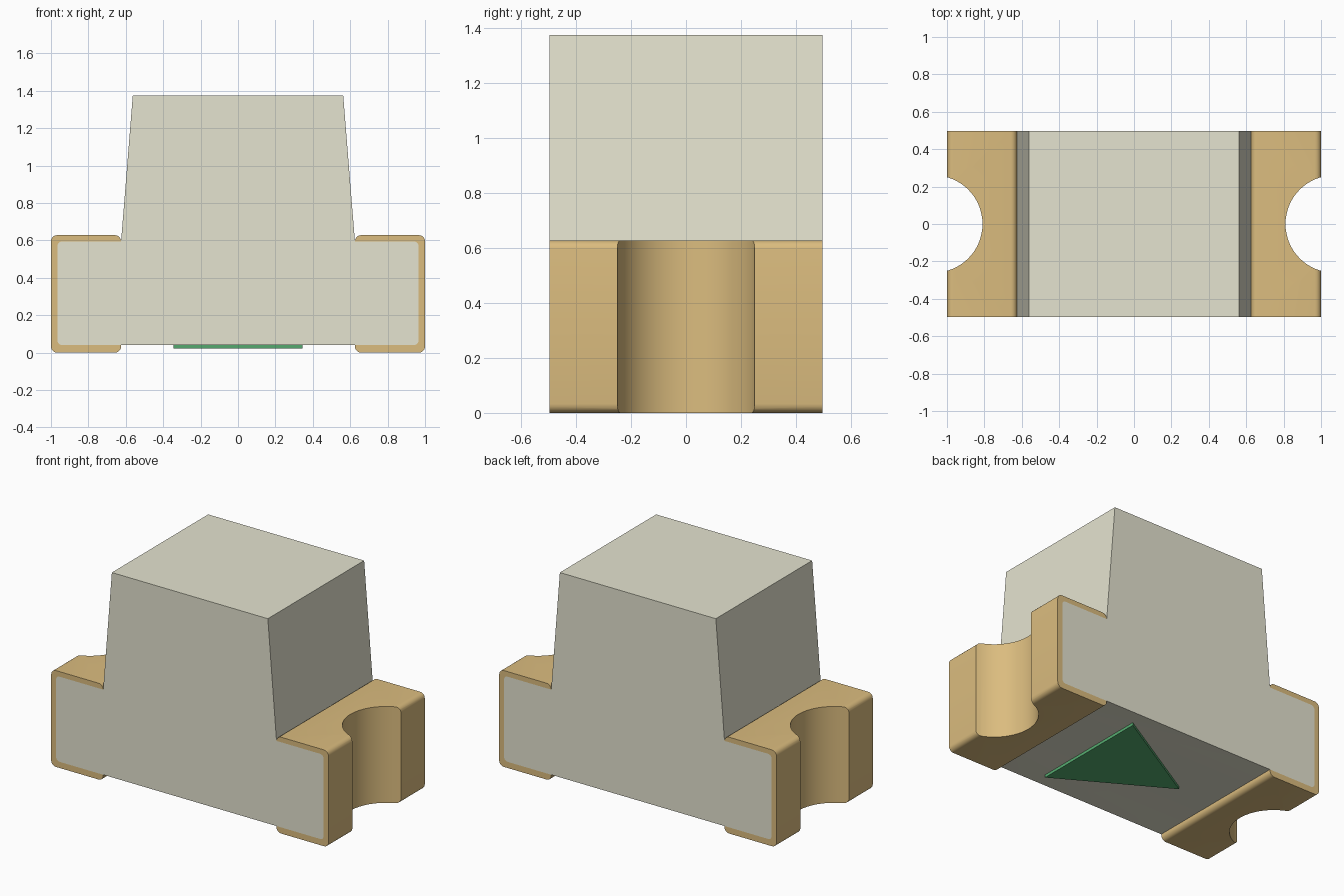
import bpy, bmesh, math

cube = bpy.data.objects.get("Cube")
if cube:
    bpy.data.objects.remove(cube, do_unlink=True)


def material(name, srgb):
    col = [((c + 0.055) / 1.055) ** 2.4 for c in srgb] + [1]
    mat = bpy.data.materials.new(name)
    mat.use_nodes = True
    mat.diffuse_color = col
    bsdf = next(n for n in mat.node_tree.nodes if n.type == 'BSDF_PRINCIPLED')
    bsdf.inputs["Base Color"].default_value = col
    return mat


CREAM = material("warm white", (0.895, 0.891, 0.813))
GOLD = material("gold", (0.859, 0.738, 0.496))
GREEN = material("green", (0.34, 0.68, 0.445))


def make_object(name, bm, mat):
    bmesh.ops.recalc_face_normals(bm, faces=bm.faces)
    mesh = bpy.data.meshes.new(name)
    bm.to_mesh(mesh)
    bm.free()
    mesh.materials.append(mat)
    ob = bpy.data.objects.new(name, mesh)
    bpy.context.collection.objects.link(ob)
    return ob


def extrude(name, points, direction, mat, round_if=None, radius=0):
    """Extrude a flat outline, rounding the swept corners picked by round_if."""
    bm = bmesh.new()
    face = bm.faces.new([bm.verts.new(p) for p in points])
    new = bmesh.ops.extrude_face_region(bm, geom=[face], use_keep_orig=True)["geom"]
    bmesh.ops.translate(bm, vec=direction,
                        verts=[v for v in new if isinstance(v, bmesh.types.BMVert)])
    if round_if:
        edges = [e for e in bm.edges
                 if abs(e.verts[0].co.y - e.verts[1].co.y) > 0.1 and round_if(e.verts[0].co)]
        bmesh.ops.bevel(bm, geom=edges, offset=radius, segments=5, profile=0.5, affect='EDGES')
    return make_object(name, bm, mat)


def cut(ob, cutters):
    for c in cutters:
        mod = ob.modifiers.new("cut", 'BOOLEAN')
        mod.operation, mod.solver, mod.object = 'DIFFERENCE', 'EXACT', c
    bpy.context.view_layer.update()
    mesh = bpy.data.meshes.new_from_object(ob.evaluated_get(bpy.context.evaluated_depsgraph_get()))
    ob.modifiers.clear()
    ob.data = mesh


def notch(side, radius):
    """Upright cylinder that scoops out one end."""
    ring = [(side * 1.07 + radius * math.cos(math.tau * i / 64),
             radius * math.sin(math.tau * i / 64), -0.1) for i in range(64)]
    return extrude("notch_cutter", ring, (0, 0, 0.9), CREAM)


def body(name, half):
    """Board with the tapered lens block on top, scooped behind the plating."""
    right = [(0.965, 0.04), (0.965, 0.595), (0.625, 0.595), (0.5625, 1.375)]
    outline = right + [(-x, z) for x, z in reversed(right)]
    ob = extrude(name, [(x, -half, z) for x, z in outline], (0, 2 * half, 0), CREAM,
                 lambda p: abs(p.x) > 0.9, 0.025)
    cut(ob, wide_notches)
    return ob


HALF = 0.496
wide_notches = [notch(s, 0.295) for s in (-1, 1)]
main_body = body("body", HALF)
core = body("core_cutter", HALF + 0.1)
helpers = wide_notches + [core]

# Plated end terminals
parts = [main_body]
for side, name in ((1, "left_terminal"), (-1, "right_terminal")):
    box = [(0.625, 0), (1, 0), (1, 0.628), (0.625, 0.628)]
    term = extrude(name, [(side * x, -HALF, z) for x, z in box], (0, 2 * HALF, 0), GOLD,
                   lambda p: True, 0.033)
    scoop = notch(side, 0.26)
    helpers.append(scoop)
    cut(term, [core, scoop])
    parts.append(term)

# Polarity triangle underneath
extrude("polarity_mark", [(0.345, -0.4, 0.022), (0.345, 0.4, 0.022), (-0.345, 0, 0.022)],
        (0, 0, 0.018), GREEN)

for h in helpers:
    bpy.data.objects.remove(h, do_unlink=True)

# Smooth the rounded corners and scoops only
bpy.ops.object.select_all(action='DESELECT')
for ob in parts:
    ob.select_set(True)
bpy.context.view_layer.objects.active = main_body
bpy.ops.object.shade_smooth_by_angle(angle=math.radians(30))
